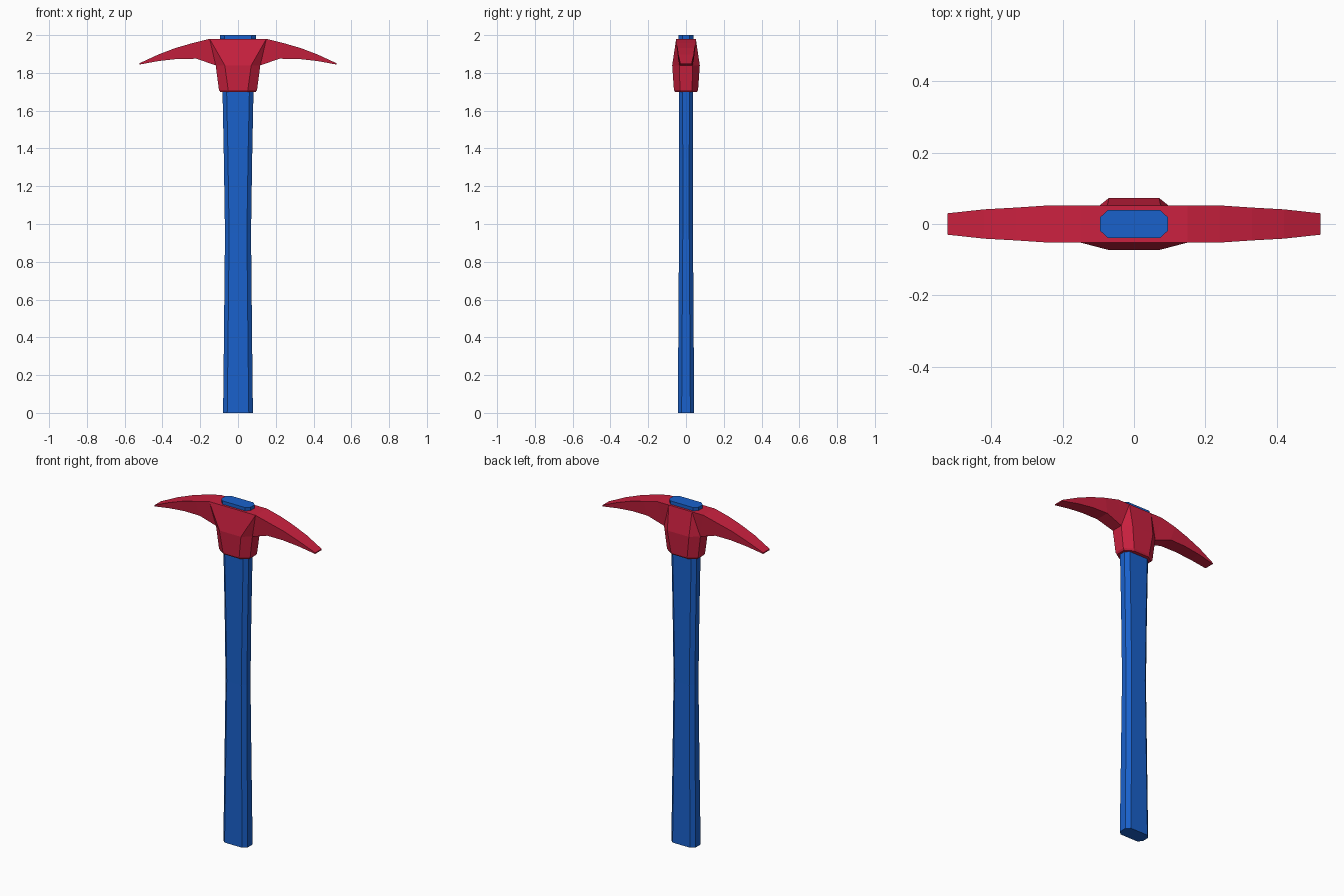
import bpy, bmesh

if "Cube" in bpy.data.objects:
    bpy.data.objects.remove(bpy.data.objects["Cube"])


def octagon(bm, x, y, cx, cy, z):
    """Ring of 8 verts: half sizes x, y with chamfer corners at cx, cy."""
    pts = [(x, -cy), (x, cy), (cx, y), (-cx, y),
           (-x, cy), (-x, -cy), (-cx, -y), (cx, -y)]
    return [bm.verts.new((px, py, z)) for px, py in pts]


def bridge(bm, a, b):
    n = len(a)
    for i in range(n):
        j = (i + 1) % n
        bm.faces.new((a[i], a[j], b[j], b[i]))


def finish(bm, name, color):
    bmesh.ops.recalc_face_normals(bm, faces=bm.faces)
    me = bpy.data.meshes.new(name)
    bm.to_mesh(me)
    bm.free()
    mat = bpy.data.materials.new(name + "_paint")
    mat.diffuse_color = color
    mat.use_nodes = True
    mat.node_tree.nodes["Principled BSDF"].inputs["Base Color"].default_value = mat.diffuse_color
    me.materials.append(mat)
    bpy.context.collection.objects.link(bpy.data.objects.new(name, me))


# Handle: chamfered shaft with a narrower waist
bm = bmesh.new()
sections = [(0.0, 0.079, 0.043), (0.35, 0.075, 0.041), (0.95, 0.069, 0.037),
            (1.35, 0.075, 0.037), (1.7, 0.082, 0.038), (2.0, 0.095, 0.039)]
rings = [octagon(bm, x, y, x - 0.022, y - 0.02, z) for z, x, y in sections]
for a, b in zip(rings, rings[1:]):
    bridge(bm, a, b)
bm.faces.new(rings[0])
bm.faces.new(rings[-1])
finish(bm, "handle", (0.01, 0.12, 0.6, 1))

# Head: tapered collar
bm = bmesh.new()
collar = [octagon(bm, 0.094, 0.058, 0.05, 0.03, 1.70),
          octagon(bm, 0.101, 0.064, 0.052, 0.032, 1.71),
          octagon(bm, 0.118, 0.073, 0.07, 0.035, 1.84)]
for a, b in zip(collar, collar[1:]):
    bridge(bm, a, b)
bm.faces.new(collar[0])
ring = collar[-1]

# Head: flat top plate and the faces joining it to the collar
top = {}
for sx in (1, -1):
    for sy in (1, -1):
        top[sx, sy] = (bm.verts.new((0.075 * sx, 0.052 * sy, 1.98)),
                       bm.verts.new((0.15 * sx, 0.052 * sy, 1.98)))
outer = {(1, -1): 0, (1, 1): 1, (-1, 1): 4, (-1, -1): 5}
inner = {(1, -1): 7, (1, 1): 2, (-1, 1): 3, (-1, -1): 6}
for key, (t1, t2) in top.items():
    a, b = ring[outer[key]], ring[inner[key]]
    if key[1] < 0:
        tris = ((b, a, t2), (b, t2, t1))
    else:
        tris = ((b, a, t1), (a, t2, t1))
    for t in tris:
        bm.faces.new(t)
for sy in (1, -1):
    bm.faces.new((ring[inner[-1, sy]], ring[inner[1, sy]],
                  top[1, sy][0], top[-1, sy][0]))
bm.faces.new((top[1, -1][1], top[1, 1][1], top[1, 1][0], top[-1, 1][0],
              top[-1, 1][1], top[-1, -1][1], top[-1, -1][0], top[1, -1][0]))

# Head: curved arms, each section is x top, z top, half width, x bottom, z bottom, half width
arm = [(0.24, 1.958, 0.052, 0.22, 1.875, 0.042),
       (0.33, 1.932, 0.046, 0.32, 1.874, 0.040),
       (0.42, 1.898, 0.041, 0.42, 1.863, 0.036),
       (0.522, 1.851, 0.030, 0.522, 1.844, 0.030)]
for s in (1, -1):
    prev = [ring[outer[s, -1]], ring[outer[s, 1]], top[s, 1][1], top[s, -1][1]]
    for xt, zt, wt, xb, zb, wb in arm:
        cur = [bm.verts.new(p) for p in ((s * xb, -wb, zb), (s * xb, wb, zb),
                                         (s * xt, wt, zt), (s * xt, -wt, zt))]
        bridge(bm, prev, cur)
        prev = cur
    bm.faces.new(prev)
finish(bm, "pick_head", (0.6, 0.015, 0.05, 1))
